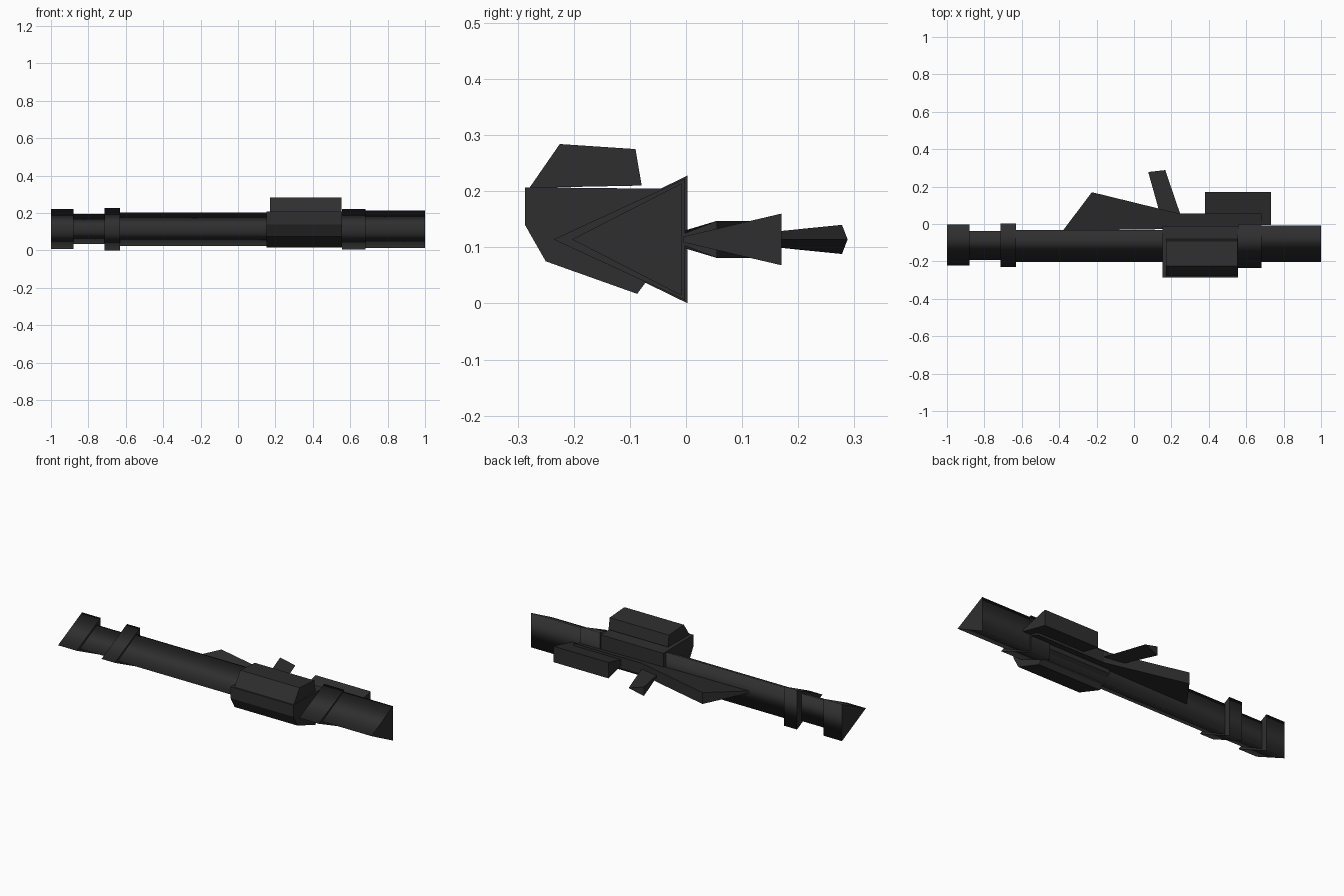
import bpy, bmesh

if "Cube" in bpy.data.objects:
    bpy.data.objects.remove(bpy.data.objects["Cube"])

mat = bpy.data.materials.new("charcoal")
mat.diffuse_color = (0.028, 0.028, 0.028, 1)
mat.use_nodes = True
mat.node_tree.nodes["Principled BSDF"].inputs["Base Color"].default_value = mat.diffuse_color
ZC = 0.114  # height of the long axis


def build(name, ring_a, ring_b, smooth=False):
    """Loft two matching rings of 3D points into a closed solid."""
    bm = bmesh.new()
    a = [bm.verts.new(p) for p in ring_a]
    b = [bm.verts.new(p) for p in ring_b]
    n = len(a)
    caps = [bm.faces.new(a), bm.faces.new(b[::-1])]
    for i in range(n):
        f = bm.faces.new((a[i], b[i], b[(i + 1) % n], a[(i + 1) % n]))
        f.smooth = smooth
    for f in caps:
        for e in f.edges:
            e.smooth = False
    bmesh.ops.recalc_face_normals(bm, faces=bm.faces)
    me = bpy.data.meshes.new(name)
    bm.to_mesh(me)
    bm.free()
    me.materials.append(mat)
    ob = bpy.data.objects.new(name, me)
    bpy.context.collection.objects.link(ob)
    return ob


def prism(name, x0, x1, yz, smooth=False):
    return build(name, [(x0, y, z) for y, z in yz], [(x1, y, z) for y, z in yz], smooth)


# Triangular barrel sections: x start, x end, apex y, back y, half height
sections = [
    ("muzzle", -1.0, -0.88, -0.222, -0.002, 0.107),
    ("neck", -0.89, -0.70, -0.192, -0.038, 0.080),
    ("front_collar", -0.715, -0.63, -0.230, 0.003, 0.114),
    ("barrel", -0.64, 0.57, -0.203, -0.033, 0.090),
    ("rear_collar", 0.555, 0.683, -0.236, -0.002, 0.108),
    ("rear_tube", 0.67, 1.0, -0.203, -0.008, 0.100),
]
for name, x0, x1, apex, back, h in sections:
    prism(name, x0, x1, [(apex, ZC), (back, ZC - h), (back, ZC + h)], True)

# Sight housing: lower body and raised cover
prism("housing", 0.153, 0.557,
      [(-0.287, 0.207), (-0.287, 0.14), (-0.25, 0.075), (-0.087, 0.017),
       (-0.07, 0.04), (-0.012, 0.08), (-0.012, 0.204)])
prism("housing_cover", 0.172, 0.553,
      [(-0.279, 0.206), (-0.225, 0.284), (-0.09, 0.275), (-0.079, 0.21)])

# Stock fin: wedge, thin at the barrel and wide at its outer edge
fin = [(-0.38, -0.035, 0.006), (-0.225, 0.17, 0.033), (0.245, 0.055, 0.033),
       (0.683, 0.055, 0.033), (0.683, -0.02, 0.004)]
build("stock_fin", [(x, y, ZC - w) for x, y, w in fin], [(x, y, ZC + w) for x, y, w in fin])

# Side box: wedge section widening away from the barrel
prism("side_box", 0.38, 0.733,
      [(-0.005, ZC - 0.005), (0.17, ZC - 0.046), (0.17, ZC + 0.046), (-0.005, ZC + 0.005)])


# Grip: leaning triangular section with its ridge toward the rear
def grip_ring(x_wide, y_wide, x_ridge, y_ridge, w):
    return [(x_wide, y_wide, ZC - w), (x_wide, y_wide, ZC + w), (x_ridge, y_ridge, ZC)]


build("grip", grip_ring(0.14, 0.05, 0.25, 0.045, 0.003),
      grip_ring(0.076, 0.278, 0.167, 0.288, 0.026))
